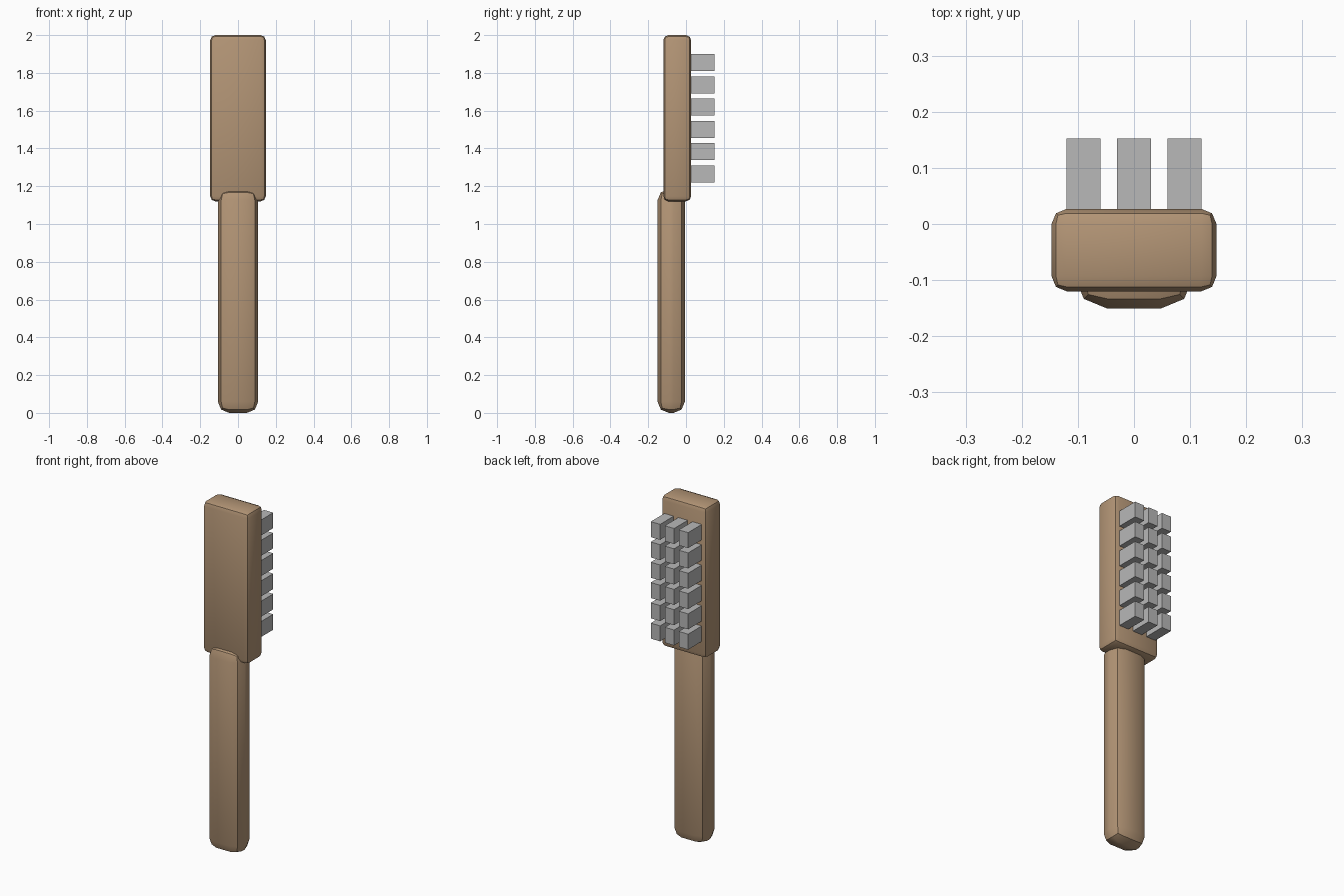
import bpy
import bmesh

if "Cube" in bpy.data.objects:
    bpy.data.objects.remove(bpy.data.objects["Cube"])


def material(name, colour):
    m = bpy.data.materials.new(name)
    m.diffuse_color = (*colour, 1)
    m.use_nodes = True
    m.node_tree.nodes["Principled BSDF"].inputs["Base Color"].default_value = m.diffuse_color
    return m


wood = material("wood", (0.45, 0.30, 0.18))
steel = material("grey bristle", (0.48, 0.48, 0.48))


def add_box(bm, lo, hi):
    """Add an axis-aligned box from its two extreme corners."""
    for v in bmesh.ops.create_cube(bm, size=1)["verts"]:
        v.co = [(a + b) / 2 + c * (b - a) for a, b, c in zip(lo, hi, v.co)]


def make_object(name, boxes, mat, bevel=0):
    bm = bmesh.new()
    for lo, hi in boxes:
        add_box(bm, lo, hi)
    mesh = bpy.data.meshes.new(name)
    bm.to_mesh(mesh)
    bm.free()
    mesh.materials.append(mat)
    ob = bpy.data.objects.new(name, mesh)
    bpy.context.collection.objects.link(ob)
    if bevel:
        mod = ob.modifiers.new("rounded edges", "BEVEL")
        mod.width = bevel
        mod.segments = 2
        bpy.ops.object.select_all(action="DESELECT")
        ob.select_set(True)
        bpy.context.view_layer.objects.active = ob
        bpy.ops.object.modifier_apply(modifier=mod.name)
        bpy.ops.object.shade_smooth_by_angle(angle=0.5236)
    return ob


# Brush head block
make_object("head", [((-0.147, -0.12, 1.12), (0.147, 0.027, 2.0))], wood, 0.027)

# Rounded handle, lapped onto the front of the head
make_object("handle", [((-0.107, -0.151, 0.0), (0.107, -0.006, 1.185))], wood, 0.06)

# Three columns by six rows of bristle tufts on the back
tufts = []
for col in (-0.09, 0, 0.09):
    for row in range(6):
        z = 1.265 + row * 0.118
        tufts.append(((col - 0.03, 0.02, z - 0.045), (col + 0.03, 0.152, z + 0.045)))
make_object("bristles", tufts, steel)
